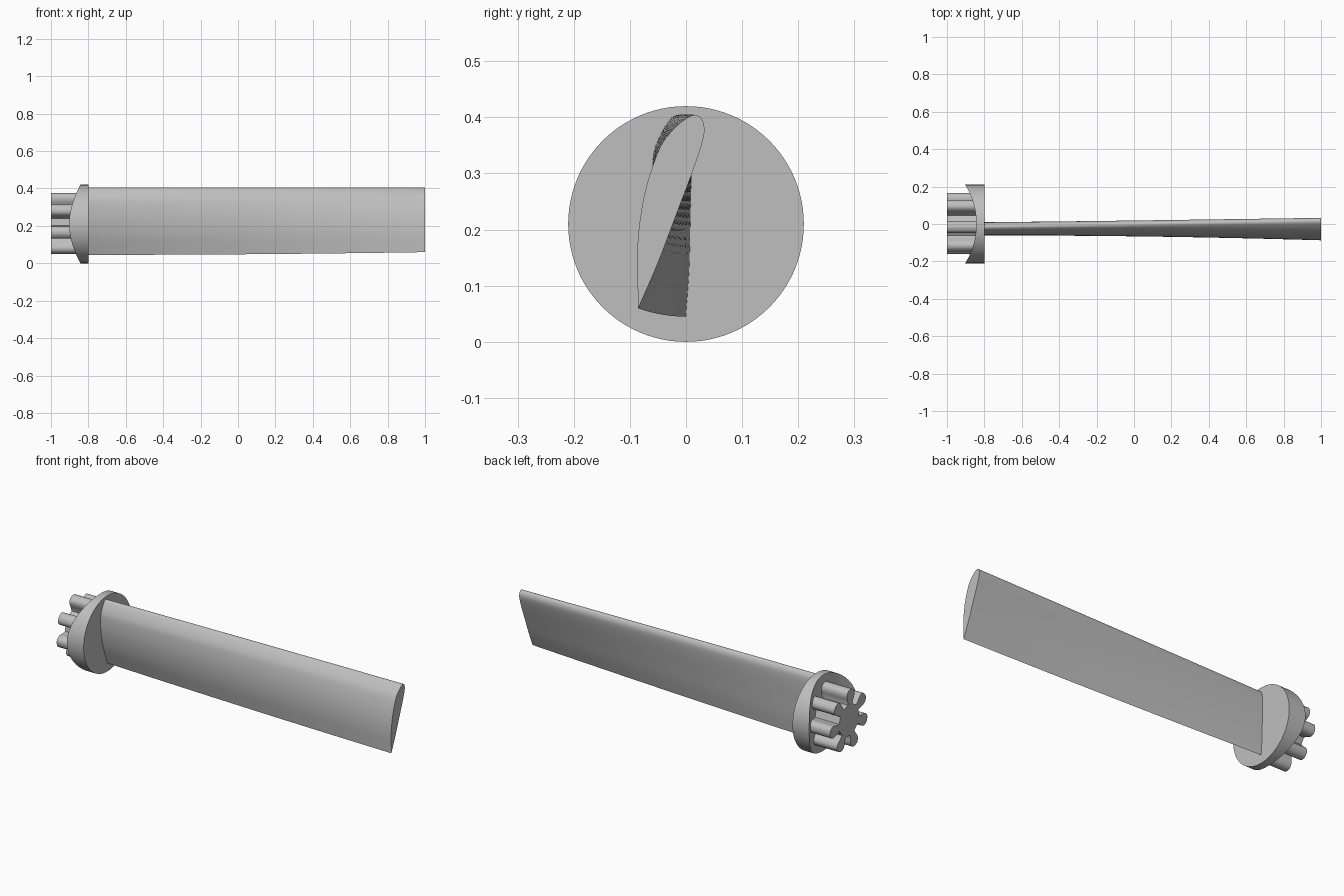
import bpy, bmesh
from math import sin, cos, pi, radians, sqrt
from mathutils import Vector

cube = bpy.data.objects.get("Cube")
if cube:
    bpy.data.objects.remove(cube)

metal = bpy.data.materials.new("grey metal")
metal.use_nodes = True
grey = (0.52, 0.52, 0.52, 1)
metal.diffuse_color = grey
metal.node_tree.nodes["Principled BSDF"].inputs["Base Color"].default_value = grey

AXIS_Z = 0.21
DISC_R = 0.21


def finish(name, bm, angle=30):
    bmesh.ops.recalc_face_normals(bm, faces=bm.faces)
    mesh = bpy.data.meshes.new(name)
    bm.to_mesh(mesh)
    bm.free()
    obj = bpy.data.objects.new(name, mesh)
    bpy.context.collection.objects.link(obj)
    mesh.materials.append(metal)
    bpy.ops.object.select_all(action='DESELECT')
    obj.select_set(True)
    bpy.context.view_layer.objects.active = obj
    bpy.ops.object.shade_smooth_by_angle(angle=radians(angle))
    return obj


def spline(points, steps):
    """Smooth open curve through the points."""
    pts = [Vector(p) for p in points]
    pts = [2 * pts[0] - pts[1]] + pts + [2 * pts[-1] - pts[-2]]
    out = []
    for a, b, c, d in zip(pts, pts[1:], pts[2:], pts[3:]):
        for i in range(steps):
            t = i / steps
            out.append(0.5 * (2 * b + (c - a) * t + (2 * a - 5 * b + 4 * c - d) * t**2
                              + (3 * b - a - 3 * c + d) * t**3))
    return out + [pts[-2]]


def loft(bm, sections):
    """Skin closed rings of 3D points and cap both ends."""
    rings = [[bm.verts.new(p) for p in s] for s in sections]
    n = len(rings[0])
    for a, b in zip(rings, rings[1:]):
        for i in range(n):
            j = (i + 1) % n
            bm.faces.new((a[i], a[j], b[j], b[i]))
    bm.faces.new(rings[0])
    bm.faces.new(rings[-1])


# Twisted blade: one aerofoil section, turned about a lengthwise axis
section = spline([(0, -.255), (.006, -.168), (.008, -.082), (.010, .012),
                  (.0085, .066), (.002, .091), (-.012, .104), (-.030, .096),
                  (-.052, .056), (-.060, .015), (-.057, -.063),
                  (-.038, -.152), (0, -.255)], 6)[:-1]
STATIONS = 40
TWIST = radians(19.5)
sections = []
for k in range(STATIONS + 1):
    t = k / STATIONS
    c, s = cos(TWIST * t), sin(TWIST * t)
    x = -0.81 + 1.81 * t
    sections.append([(x, p.x * c + p.y * s, 0.30 - p.x * s + p.y * c) for p in section])
bm = bmesh.new()
loft(bm, sections)
finish("blade", bm)

# Root disc: flat outer side, hollow cylindrical inner side
HOLLOW_R = 0.40
SIDES = 96
bm = bmesh.new()
flat, hollow = [], []
for i in range(SIDES):
    a = 2 * pi * i / SIDES
    y, z = DISC_R * cos(a), AXIS_Z + DISC_R * sin(a)
    x = -0.843 - (HOLLOW_R - sqrt(HOLLOW_R**2 - y * y))
    flat.append(bm.verts.new((-0.80, y, z)))
    hollow.append(bm.verts.new((x, y, z)))
for i in range(SIDES):
    j = (i + 1) % SIDES
    bm.faces.new((flat[i], flat[j], hollow[j], hollow[i]))
bm.faces.new(flat)
for i in range(SIDES // 2):
    strip = [hollow[i], hollow[i + 1], hollow[-i - 1], hollow[-i]]
    bm.faces.new(list(dict.fromkeys(strip)))
finish("root_disc", bm)

# Toothed hub: seven rounded teeth with narrow roots
TEETH = 7
half = [(.085, .020), (.105, .024), (.130, .032), (.150, .030), (.163, .018), (.168, 0)]
upper = spline(half, 4)
tooth = [(p.x, -p.y) for p in upper] + [(p.x, p.y) for p in reversed(upper[:-1])]
outline = []
for k in range(TEETH):
    a = pi / 4 + 2 * pi * k / TEETH
    outline += [(r * cos(a) - w * sin(a), AXIS_Z + r * sin(a) + w * cos(a)) for r, w in tooth]
bm = bmesh.new()
loft(bm, [[(x, y, z) for y, z in outline] for x in (-1.0, -0.82)])
finish("toothed_hub", bm)
